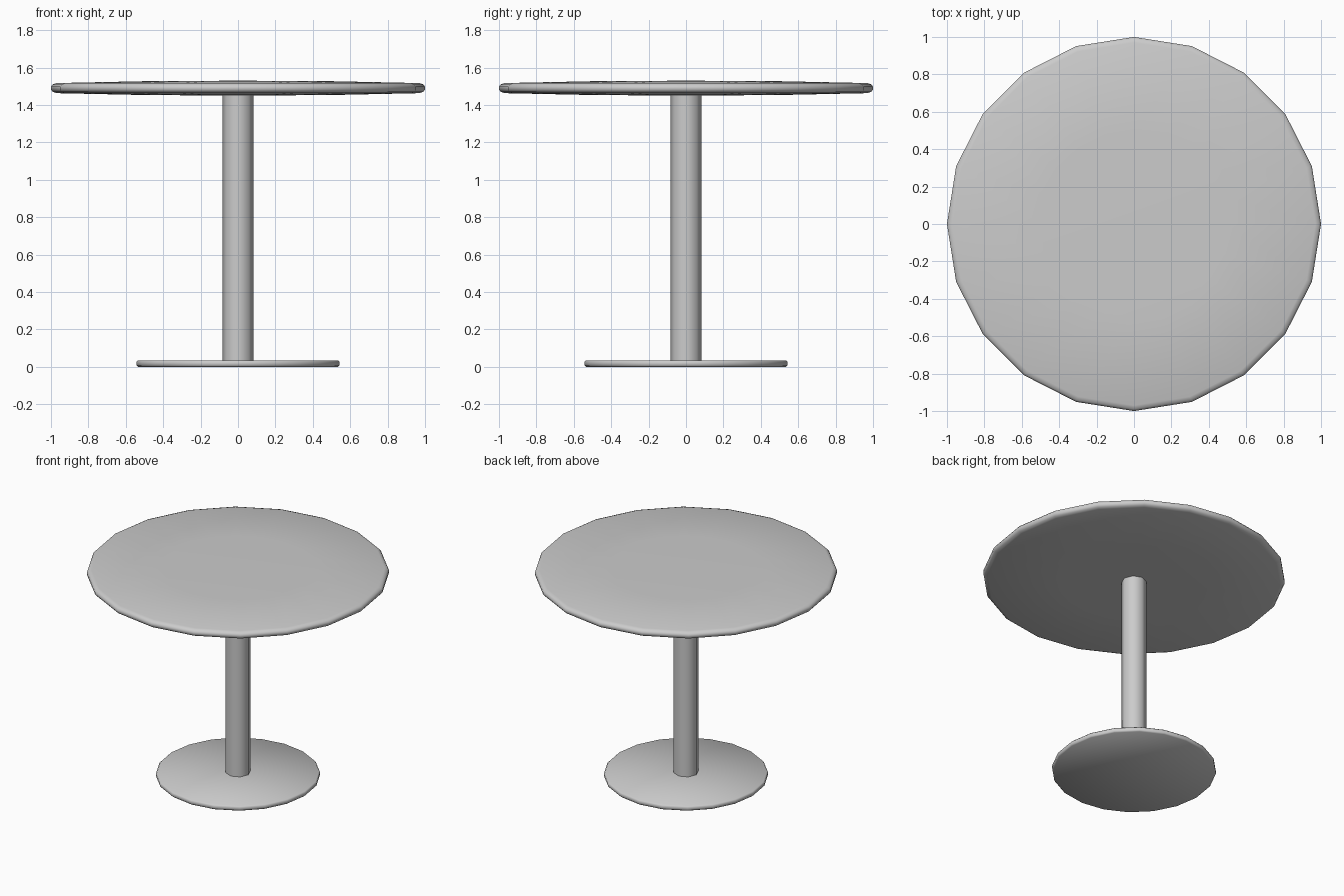
import bpy, bmesh, math

if "Cube" in bpy.data.objects:
    bpy.data.objects.remove(bpy.data.objects["Cube"])


def lathe(name, profile, sides):
    """Revolve (radius, z) points round z; radius 0 closes to a pole."""
    bm = bmesh.new()
    rings = []
    for r, z in profile:
        if r == 0:
            rings.append([bm.verts.new((0, 0, z))] * sides)
        else:
            rings.append([bm.verts.new((r * math.cos(math.tau * i / sides),
                                        r * math.sin(math.tau * i / sides), z))
                          for i in range(sides)])
    for a, b in zip(rings, rings[1:]):
        for i in range(sides):
            j = (i + 1) % sides
            bm.faces.new(list(dict.fromkeys((a[i], a[j], b[j], b[i]))))
    bmesh.ops.recalc_face_normals(bm, faces=bm.faces)
    mesh = bpy.data.meshes.new(name)
    bm.to_mesh(mesh)
    bm.free()
    obj = bpy.data.objects.new(name, mesh)
    bpy.context.collection.objects.link(obj)
    bpy.ops.object.select_all(action='DESELECT')
    obj.select_set(True)
    bpy.context.view_layer.objects.active = obj
    bpy.ops.object.shade_smooth_by_angle(angle=math.radians(50))
    return obj


# Round top, very slightly domed on both faces, with a rounded rim
lathe("table_top", [(0, 1.45), (0.5, 1.453), (0.97, 1.463), (0.99, 1.47), (1.0, 1.482),
                    (1.0, 1.498), (0.99, 1.51), (0.97, 1.517), (0.5, 1.527), (0, 1.53)], 20)

# Central column
lathe("column", [(0, 0.02), (0.083, 0.02), (0.083, 1.47), (0, 1.47)], 8)

# Flat foot disc with softened edge
lathe("foot_disc", [(0, 0), (0.535, 0), (0.543, 0.008), (0.543, 0.027),
                    (0.535, 0.035), (0, 0.035)], 20)
